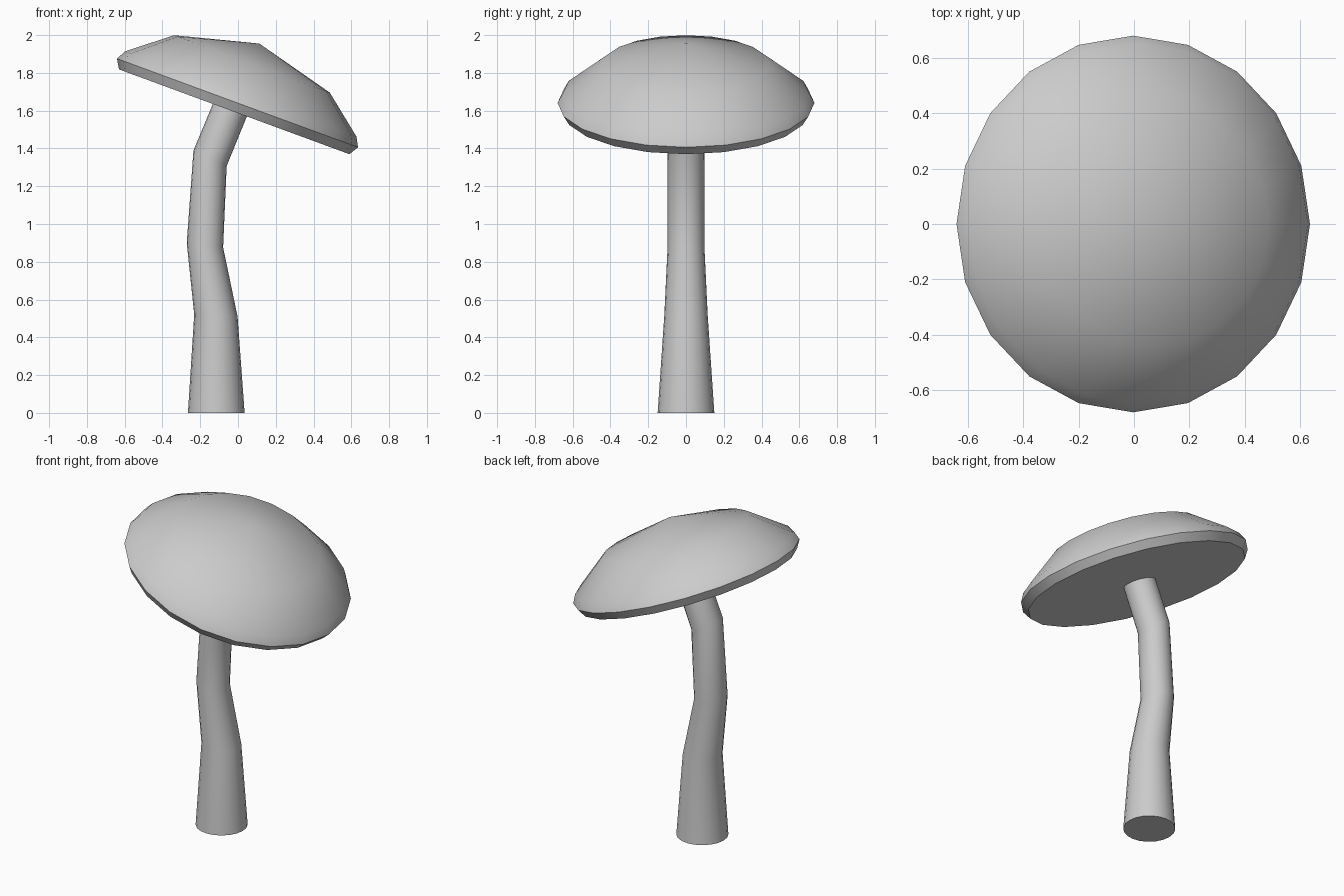
import bpy, bmesh
from math import sin, cos, pi, radians

if "Cube" in bpy.data.objects:
    bpy.data.objects.remove(bpy.data.objects["Cube"])


def loft(name, sides, rings, tip=None):
    """Skin circles (x, z, radius, tilt) leaning in the xz plane; optional pointed tip."""
    bm = bmesh.new()
    loops = []
    for x, z, r, tilt in rings:
        t = radians(tilt)
        loop = []
        for i in range(sides):
            a = 2 * pi * i / sides
            u = r * cos(a)
            loop.append(bm.verts.new((x + u * cos(t), r * sin(a), z - u * sin(t))))
        loops.append(loop)
    for lo, hi in zip(loops, loops[1:]):
        for i in range(sides):
            j = (i + 1) % sides
            bm.faces.new((lo[i], lo[j], hi[j], hi[i]))
    bm.faces.new(loops[0][::-1])
    top = loops[-1]
    if tip:
        apex = bm.verts.new(tip)
        for i in range(sides):
            bm.faces.new((top[i], top[(i + 1) % sides], apex))
    else:
        bm.faces.new(top)
    mesh = bpy.data.meshes.new(name)
    bm.to_mesh(mesh)
    bm.free()
    obj = bpy.data.objects.new(name, mesh)
    bpy.context.collection.objects.link(obj)
    bpy.ops.object.select_all(action='DESELECT')
    obj.select_set(True)
    bpy.context.view_layer.objects.active = obj
    bpy.ops.object.shade_smooth_by_angle(angle=radians(40))
    return obj


# Stem: tapering, bent tube
loft("stem", 20, [
    (-0.115, 0.0, 0.15, 0),
    (-0.117, 0.515, 0.115, 3),
    (-0.175, 0.888, 0.097, 7),
    (-0.148, 1.348, 0.097, 25),
    (-0.04, 1.61, 0.096, 20),
])

# Cap: faceted dome on an axis leaning 20 degrees, profile as (radius, height)
TILT = 20.2
AX, AZ = sin(radians(TILT)), cos(radians(TILT))
BASE_X, BASE_Z = -0.02, 1.594
profile = [(0.65, 0.0), (0.68, 0.05), (0.653, 0.10), (0.44, 0.27)]
loft("cap", 20,
     [(BASE_X + h * AX, BASE_Z + h * AZ, r, TILT) for r, h in profile],
     tip=(BASE_X + 0.385 * AX, 0, BASE_Z + 0.385 * AZ))
